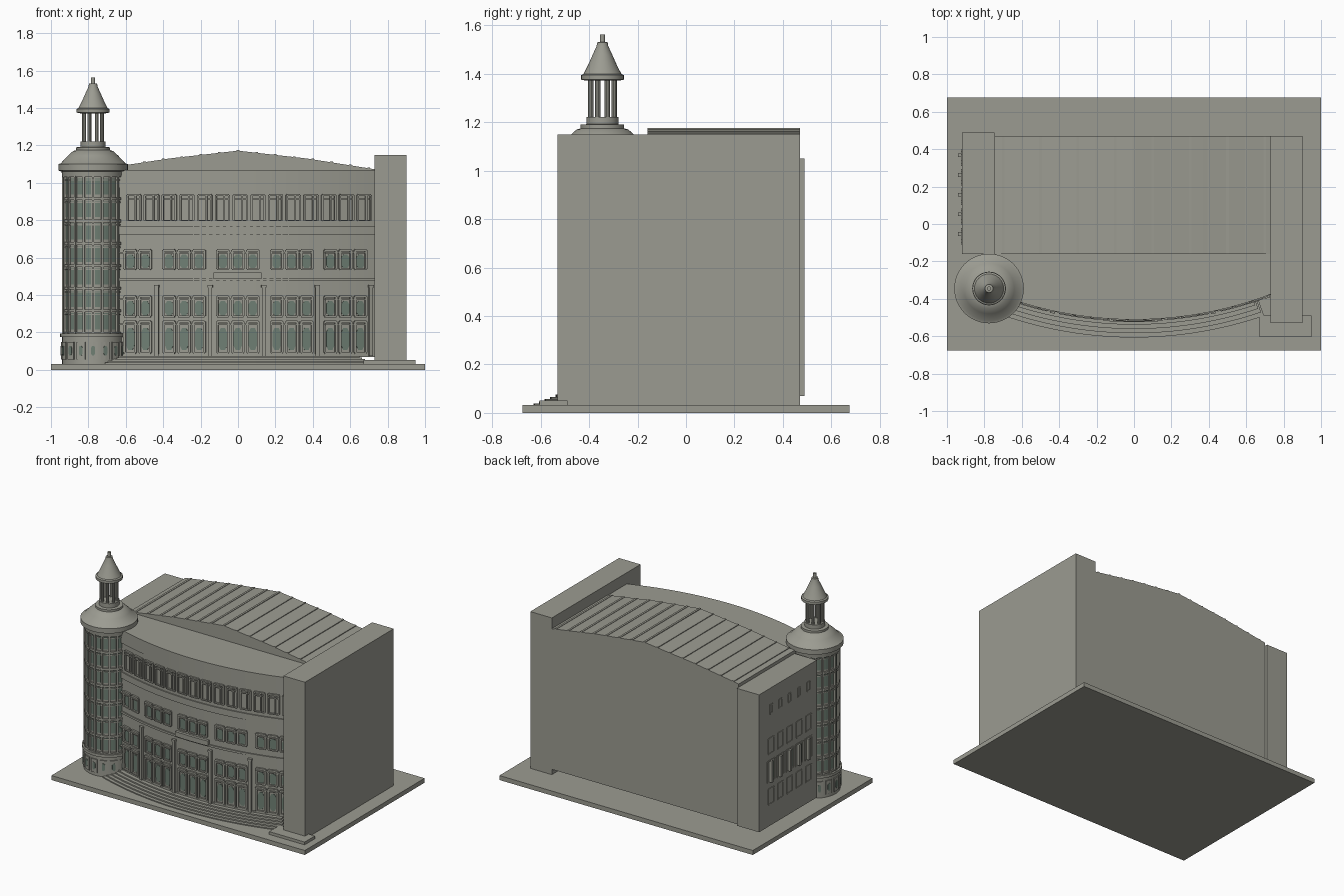
import bpy, bmesh, math
from math import sin, cos, pi

if "Cube" in bpy.data.objects:
    bpy.data.objects.remove(bpy.data.objects["Cube"])


def material(name, rgb):
    m = bpy.data.materials.new(name)
    m.diffuse_color = (*rgb, 1)
    m.use_nodes = True
    m.node_tree.nodes["Principled BSDF"].inputs["Base Color"].default_value = m.diffuse_color
    return m


STONE = material("grey stone", (0.33, 0.33, 0.285))
GLASS = material("green glass", (0.16, 0.215, 0.175))


def finish(bm, name, mat, smooth=False):
    bmesh.ops.recalc_face_normals(bm, faces=bm.faces)
    me = bpy.data.meshes.new(name)
    bm.to_mesh(me)
    bm.free()
    ob = bpy.data.objects.new(name, me)
    bpy.context.collection.objects.link(ob)
    me.materials.append(mat)
    if smooth:
        bpy.ops.object.select_all(action='DESELECT')
        ob.select_set(True)
        bpy.context.view_layer.objects.active = ob
        bpy.ops.object.shade_smooth_by_angle(angle=math.radians(30))
    return ob


def prism(bm, lower, upper):
    """Solid between two matching loops of points."""
    a = [bm.verts.new(p) for p in lower]
    b = [bm.verts.new(p) for p in upper]
    n = len(a)
    bm.faces.new(a[::-1])
    bm.faces.new(b)
    for i in range(n):
        j = (i + 1) % n
        bm.faces.new((a[i], a[j], b[j], b[i]))


def box(bm, x0, x1, y0, y1, z0, z1):
    loop = [(x0, y0), (x1, y0), (x1, y1), (x0, y1)]
    prism(bm, [(*p, z0) for p in loop], [(*p, z1) for p in loop])


def polar(c, r, a):
    return c[0] + r * sin(a), c[1] - r * cos(a)


def ring_block(bm, c, r0, r1, a0, a1, z0, z1, n=1):
    """Curved block between two radii and two angles (0 faces the front)."""
    an = [a0 + (a1 - a0) * i / n for i in range(n + 1)]
    loop = [polar(c, r1, a) for a in an] + [polar(c, r0, a) for a in reversed(an)]
    prism(bm, [(*p, z0) for p in loop], [(*p, z1) for p in loop])


def octagon(bm, c, r0, r1, a, z, wa, hz):
    """Thin cut-corner pane on a curved wall."""
    pts = [(-1, -.6), (-.5, -1), (.5, -1), (1, -.6), (1, .6), (.5, 1), (-.5, 1), (-1, .6)]
    lo, up = ([(*polar(c, r, a + u * wa), z + v * hz) for u, v in pts] for r in (r0, r1))
    prism(bm, lo, up)


def lathe(name, c, profile, n=48):
    """Turned solid from (radius, height) points."""
    bm = bmesh.new()
    rings = [[bm.verts.new((*polar(c, r, 2 * pi * i / n), z)) for i in range(n)] for r, z in profile]
    bm.faces.new(rings[0])
    bm.faces.new(rings[-1])
    for p, q in zip(rings, rings[1:]):
        for i in range(n):
            j = (i + 1) % n
            bm.faces.new((p[i], p[j], q[j], q[i]))
    return finish(bm, name, STONE, True)


def single_box(name, *dims):
    bm = bmesh.new()
    box(bm, *dims)
    return finish(bm, name, STONE)


# Ground slab, right end wall and its foot
single_box("ground_slab", -1, 1, -.675, .675, 0, .032)
single_box("right_wall", .73, .9, -.53, .47, .03, 1.15)
single_box("right_wall_foot", .67, .95, -.605, -.49, .03, .052)

# Left wing with side windows
single_box("left_wing", -.92, -.745, -.16, .49, .07, 1.05)
frames, panes = bmesh.new(), bmesh.new()
for i in range(5):
    y = .355 - .105 * i
    for z, h, w in ((.90, .06, .03), (.64, .11, .06), (.46, .15, .08), (.28, .11, .06)):
        for s in (-1, 1):
            e = y + s * w / 2
            box(frames, -.924, -.915, e - .004, e + .004, z - h / 2, z + h / 2)
            e = z + s * h / 2
            box(frames, -.924, -.915, y - w / 2, y + w / 2, e - .004, e + .004)
    box(frames, -.941, -.915, y + .002, y + .022, .385, .535)
    box(panes, -.9215, -.915, y - .03, y, .40, .52)
finish(frames, "wing_window_frames", STONE)
finish(panes, "wing_glass", GLASS)

# Hall with low gabled roof and standing seams
ridge = [(-.745, 1.073), (-.37, 1.13), (0, 1.172), (.37, 1.13), (.73, 1.073)]
loop = ridge + [(.73, .07), (-.745, .07)]
bm = bmesh.new()
prism(bm, [(x, -.16, z) for x, z in loop], [(x, .47, z) for x, z in loop])
finish(bm, "hall", STONE)


def roof_z(x):
    for (x0, z0), (x1, z1) in zip(ridge, ridge[1:]):
        if x0 <= x <= x1:
            return z0 + (z1 - z0) * (x - x0) / (x1 - x0)


bm = bmesh.new()
for i in range(15):
    x = -.70 + .1 * i
    z = roof_z(x)
    box(bm, x - .007, x + .007, -.16, .47, z - .01, z + .004)
finish(bm, "roof_seams", STONE)

# Curved front block
C, R = (0, 1.535), 2.04


def ang(x):
    return math.asin(x / R)


def front(bm, x0, x1, z0, z1, depth, n=1):
    ring_block(bm, C, R - .01, R + depth, ang(x0), ang(x1), z0, z1, n)


arc = [polar(C, R, ang(-.70) + (ang(.73) - ang(-.70)) * i / 40) for i in range(41)]
loop = arc + [(.73, -.15), (-.745, -.15)]
bm = bmesh.new()
prism(bm, [(*p, .07) for p in loop], [(*p, 1.07) for p in loop])
finish(bm, "curved_front", STONE, True)

# Moldings across the front
bm = bmesh.new()
for z0, z1, d in ((.975, 1.07, .006), (.725, .77, .008), (.475, .49, .008), (.07, .085, .006)):
    front(bm, -.66, .73, z0, z1, d, 40)
front(bm, -.13, .125, .485, .52, .02, 6)
finish(bm, "front_moldings", STONE, True)

# Front pilasters
bm = bmesh.new()
for i in range(5):
    x = -.433 + .285 * i
    front(bm, x - .010, x + .010, .075, .455, .016)
    front(bm, x - .013, x + .013, .44, .455, .019)
finish(bm, "front_pilasters", STONE)

# Front windows: framed openings in groups of three, plus the upper row
frames, panes = bmesh.new(), bmesh.new()


def framed(x, w, z0, z1, d=.012, t=.006):
    for s in (-1, 1):
        e = x + s * w / 2
        front(frames, e - t, e + t, z0, z1, d)
    front(frames, x - w / 2, x + w / 2, z1 - t, z1 + t, d)
    front(frames, x - w / 2, x + w / 2, z0 - t, z0 + t / 2, d)


for g in range(5):
    gx = -.575 + .287 * g
    for z0, z1 in ((.54, .64), (.287, .392), (.092, .258)):
        front(frames, max(gx - .11, -.64), gx + .11, z1 - .018, z1 - .01, .016, 3)
        for k in (-1, 0, 1):
            x = gx + k * .08
            if x < -.62:
                continue
            framed(x, .06, z0, z1)
            octagon(panes, C, R - .01, R + .003, ang(x), (z0 + z1) / 2 - .01,
                    .022 / R, (z1 - z0) * .36)
for i in range(15):
    x = -.66 + .0945 * i + .01
    if x > -.62:
        framed(x, .07, .80, .935, .012, .005)
        front(frames, x + .006, x + .014, .80, .935, .012)
        front(frames, x - .035, x + .035, .91, .917, .012)
finish(frames, "front_window_frames", STONE)
finish(panes, "front_glass", GLASS)

# Curved entrance steps
bm = bmesh.new()
for i in range(5):
    w = .67 - .008 * i
    ring_block(bm, C, R - .05, R + .125 - .023 * i, ang(-w), ang(w),
               .03 + .009 * i, .039 + .009 * i, 30)
finish(bm, "entrance_steps", STONE)

# Round corner tower: drum, cornice, domed cap, lantern
T = (-.775, -.345)
lathe("tower_drum", T, [(.165, .03), (.165, .175), (.176, .175), (.176, .195), (.15, .195)])
lathe("tower_cornice", T, [(.15, 1.03), (.165, 1.03), (.168, 1.06), (.186, 1.066), (.186, 1.10),
                           (.172, 1.105), (.135, 1.145), (.107, 1.17), (.09, 1.175),
                           (.09, 1.19), (.066, 1.192), (.066, 1.222), (.02, 1.222)])
lathe("lantern_roof", T, [(.07, 1.372), (.088, 1.376), (.088, 1.395), (.078, 1.4), (.06, 1.435),
                          (.04, 1.48), (.024, 1.515), (.022, 1.53), (.011, 1.532), (.011, 1.562)], 32)
for i in range(8):
    p = polar(T, .052, 2 * pi * (i + .5) / 8)
    lathe(f"lantern_column_{i + 1}", p, [(.011, 1.215), (.011, 1.38)], 10)

# Tower shaft: stone core, glass panes, mullions and floor rings
lathe("tower_core", T, [(.152, .19), (.152, 1.04)])
N = 20
glass, bars, drum = bmesh.new(), bmesh.new(), bmesh.new()
for i in range(N):
    a = 2 * pi * i / N
    ring_block(bars, T, .145, .166, a - .035, a + .035, .19, 1.04)
    for k in range(7):
        z = .195 + .12 * k
        ring_block(glass, T, .145, .1545, a + .065, a + 2 * pi / N - .065, z + .022, z + .108, 2)
        ring_block(bars, T, .145, .162, a, a + 2 * pi / N, z - .006, z + .008, 2)
        ring_block(bars, T, .145, .159, a, a + 2 * pi / N, z + .098, z + .104, 2)
for i in range(16):
    a = 2 * pi * i / 16
    ring_block(drum, T, .16, .172, a - .14, a + .14, .055, .15, 2)
    octagon(glass, T, .16, .1745, a, .103, .06, .026)
finish(bars, "tower_mullions", STONE)
finish(glass, "tower_glass", GLASS)
finish(drum, "drum_panels", STONE)
